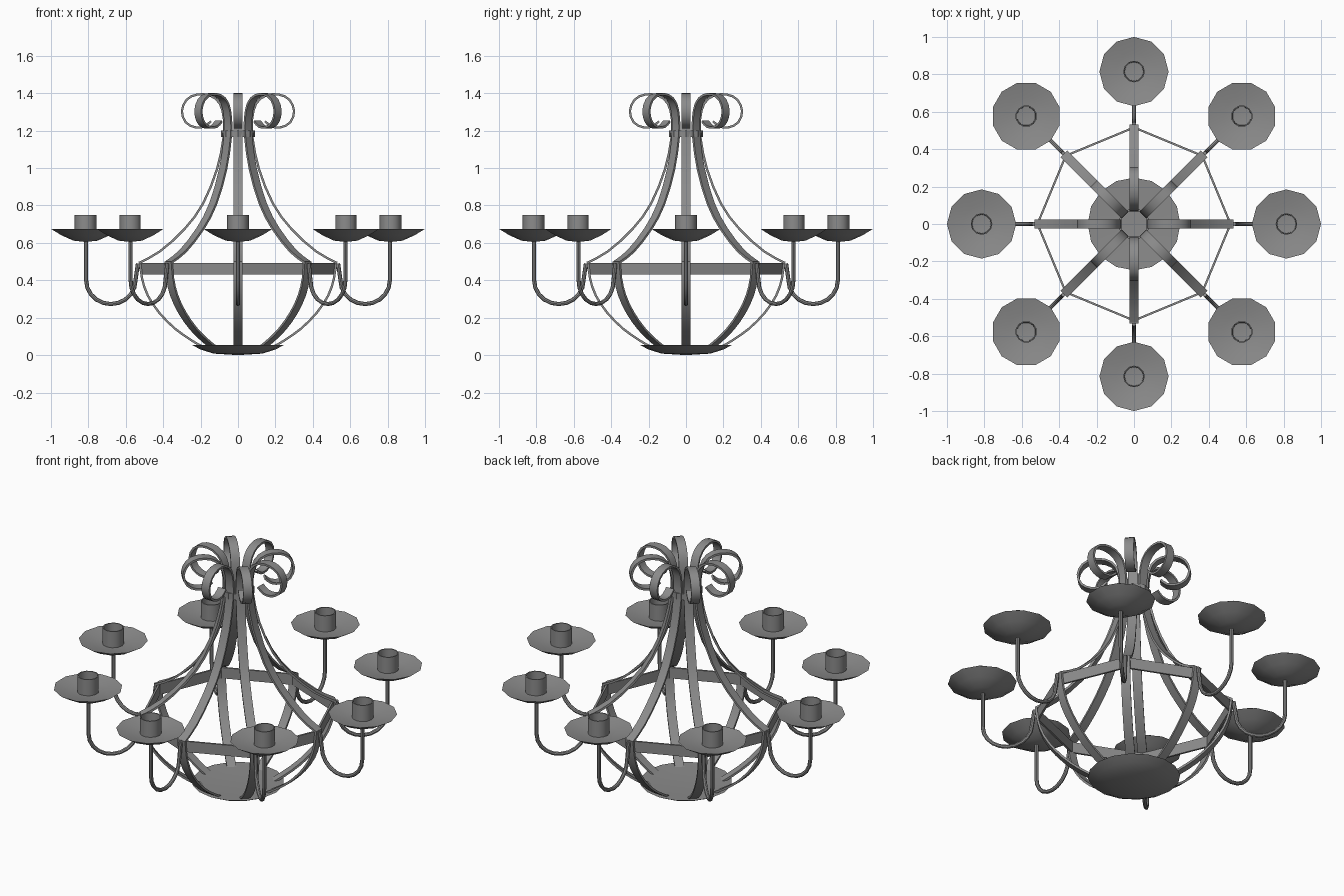
import bpy, bmesh, math
from mathutils import Vector

if "Cube" in bpy.data.objects:
    bpy.data.objects.remove(bpy.data.objects["Cube"], do_unlink=True)

iron = bpy.data.materials.new("wrought_iron_grey")
iron.use_nodes = True
iron.diffuse_color = (0.26, 0.26, 0.26, 1)
iron.node_tree.nodes["Principled BSDF"].inputs["Base Color"].default_value = (0.26, 0.26, 0.26, 1)

COUNT = 8


def finish(name, bm, smooth=35):
    """Turn a bmesh into a shaded object."""
    bmesh.ops.recalc_face_normals(bm, faces=bm.faces)
    mesh = bpy.data.meshes.new(name)
    bm.to_mesh(mesh)
    bm.free()
    mesh.materials.append(iron)
    obj = bpy.data.objects.new(name, mesh)
    bpy.context.collection.objects.link(obj)
    if smooth:
        bpy.ops.object.select_all(action="DESELECT")
        obj.select_set(True)
        bpy.context.view_layer.objects.active = obj
        bpy.ops.object.shade_smooth_by_angle(angle=math.radians(smooth))
    return obj


def around(obj):
    """Repeat a part round the vertical axis."""
    for i in range(1, COUNT):
        twin = obj.copy()
        twin.name = f"{obj.name}_{i + 1}"
        twin.rotation_euler.z = i * math.tau / COUNT
        bpy.context.collection.objects.link(twin)


def spline(points, steps):
    """Smooth path through (radius, height) points."""
    p = [Vector(q) for q in points]
    p = [2 * p[0] - p[1]] + p + [2 * p[-1] - p[-2]]
    path = []
    for a, b, c, d in zip(p, p[1:], p[2:], p[3:]):
        for s in range(steps):
            t = s / steps
            path.append(0.5 * (2 * b + (c - a) * t + (2 * a - 5 * b + 4 * c - d) * t ** 2
                               + (3 * b - a - 3 * c + d) * t ** 3))
    return path + [p[-2]]


def sweep(name, path, section):
    """Sweep a section (offset across path, y) along a path in the xz plane."""
    bm = bmesh.new()
    rings = []
    for i, q in enumerate(path):
        tangent = (path[min(i + 1, len(path) - 1)] - path[max(i - 1, 0)]).normalized()
        normal = Vector((-tangent.y, tangent.x))
        rings.append([bm.verts.new((q.x + normal.x * u, v, q.y + normal.y * u)) for u, v in section])
    n = len(section)
    for a, b in zip(rings, rings[1:]):
        for k in range(n):
            bm.faces.new((a[k], a[(k + 1) % n], b[(k + 1) % n], b[k]))
    bm.faces.new(rings[0])
    bm.faces.new(rings[-1])
    return finish(name, bm)


def lathe(name, profile, sides, x=0, closed=False, smooth=35):
    """Revolve a (radius, height) profile about a vertical axis at x."""
    bm = bmesh.new()
    verts = [bm.verts.new((r, 0, z)) for r, z in profile]
    pairs = list(zip(verts, verts[1:]))
    if closed:
        pairs.append((verts[-1], verts[0]))
    edges = [bm.edges.new(e) for e in pairs]
    bmesh.ops.spin(bm, geom=verts + edges, cent=(0, 0, 0), axis=(0, 0, 1),
                   angle=math.tau, steps=sides, use_duplicate=False)
    bmesh.ops.remove_doubles(bm, verts=bm.verts, dist=0.0001)
    bmesh.ops.translate(bm, verts=bm.verts, vec=(x, 0, 0))
    return finish(name, bm, smooth)


# Flat bar and round rod sections
bar = [(-0.006, -0.025), (0.006, -0.025), (0.006, 0.025), (-0.006, 0.025)]
rod = [(0.011 * math.cos(k * math.tau / 8), 0.011 * math.sin(k * math.tau / 8)) for k in range(8)]

# Upper ribs ending in curled scrolls
upper = [(0.525, 0.495), (0.417, 0.555), (0.285, 0.675), (0.187, 0.81), (0.112, 0.995),
         (0.078, 1.16), (0.075, 1.26), (0.097, 1.345), (0.15, 1.388), (0.22, 1.393),
         (0.275, 1.365), (0.3, 1.305), (0.28, 1.245), (0.23, 1.218), (0.18, 1.222), (0.145, 1.25)]
around(sweep("scroll_rib", spline(upper, 2), bar))

# Lower ribs of the basket
lower = [(0.525, 0.5), (0.513, 0.41), (0.483, 0.32), (0.42, 0.225), (0.335, 0.14),
         (0.25, 0.08), (0.19, 0.045)]
around(sweep("basket_rib", spline(lower, 2), bar))

# Octagonal bands
lathe("basket_band", [(0.51, 0.43), (0.522, 0.43), (0.522, 0.493), (0.51, 0.493)], COUNT,
      closed=True, smooth=0)
lathe("neck_collar", [(0.078, 1.165), (0.09, 1.165), (0.09, 1.2), (0.078, 1.2)], COUNT,
      closed=True, smooth=0)

# Bottom dish
lathe("bottom_dish", [(0, 0), (0.13, 0.008), (0.2, 0.03), (0.248, 0.055), (0.13, 0.05), (0, 0.048)], 16)

# Candle arms
bend = [Vector((0.68 - 0.132 * math.cos(k * math.pi / 10), 0.4 - 0.127 * math.sin(k * math.pi / 10)))
        for k in range(11)]
around(sweep("candle_arm", [Vector((0.535, 0.49))] + bend + [Vector((0.812, 0.615))], rod))

# Drip pans and candle cups
around(lathe("drip_pan", [(0, 0.605), (0.065, 0.612), (0.128, 0.64), (0.185, 0.675),
                          (0.1, 0.656), (0, 0.648)], 12, x=0.815))
around(lathe("candle_cup", [(0, 0.655), (0.05, 0.66), (0.052, 0.748), (0.058, 0.748), (0.058, 0.645)],
             12, x=0.815))
